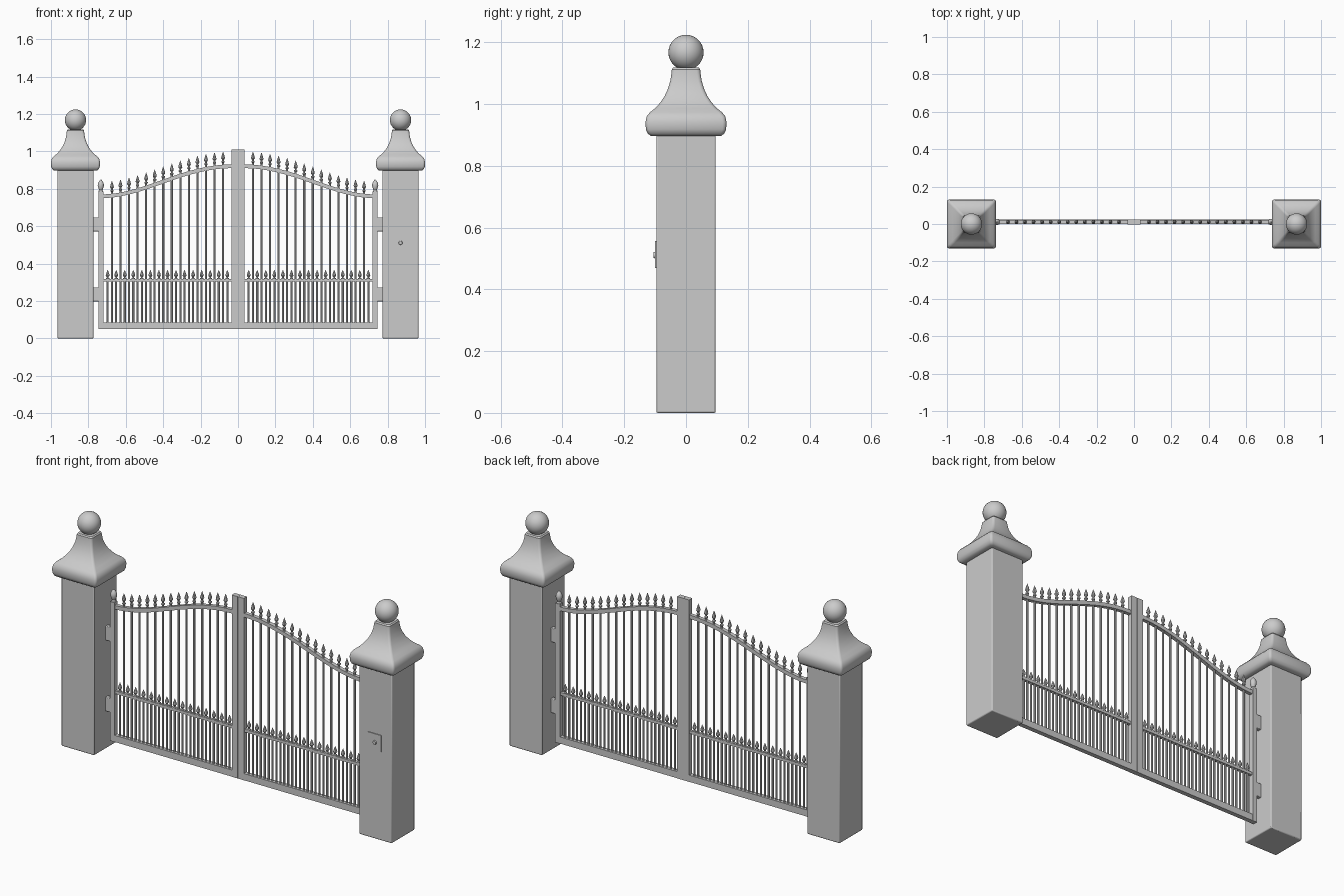
import bpy, bmesh, math
from mathutils import Matrix, Vector

if "Cube" in bpy.data.objects:
    bpy.data.objects.remove(bpy.data.objects["Cube"])

GY = 0.011            # depth position of the gate leaves
PX = -0.869           # left pillar centre


def finish(name, bm, mirror=True, bevel=0.0):
    bmesh.ops.recalc_face_normals(bm, faces=bm.faces)
    me = bpy.data.meshes.new(name)
    bm.to_mesh(me)
    bm.free()
    ob = bpy.data.objects.new(name, me)
    bpy.context.collection.objects.link(ob)
    bpy.ops.object.select_all(action='DESELECT')
    ob.select_set(True)
    bpy.context.view_layer.objects.active = ob
    bpy.ops.object.shade_smooth_by_angle(angle=math.radians(35))
    if bevel:
        m = ob.modifiers.new("Bevel", 'BEVEL')
        m.width, m.segments = bevel, 2
    if mirror:
        ob.modifiers.new("Mirror", 'MIRROR')
    return ob


def box(bm, x0, x1, y0, y1, z0, z1):
    m = Matrix.Translation(((x0 + x1) / 2, (y0 + y1) / 2, (z0 + z1) / 2))
    bmesh.ops.create_cube(bm, size=1, matrix=m @ Matrix.Diagonal((x1 - x0, y1 - y0, z1 - z0, 1)))


def loft(bm, rings):
    loops = [[bm.verts.new(p) for p in r] for r in rings]
    n = len(loops[0])
    for a, b in zip(loops, loops[1:]):
        for i in range(n):
            bm.faces.new((a[i], a[(i + 1) % n], b[(i + 1) % n], b[i]))
    bm.faces.new(loops[0])
    bm.faces.new(loops[-1])


def lathe(bm, x, y, profile, n=8):
    loft(bm, [[(x + r * math.cos(2 * math.pi * i / n), y + r * math.sin(2 * math.pi * i / n), z)
               for i in range(n)] for r, z in profile])


def spear(bm, x, tip, length, r):
    shape = [(0.45, 0), (0.85, 0.06), (0.85, 0.14), (0.4, 0.2), (0.5, 0.28),
             (1.0, 0.42), (0.8, 0.6), (0.4, 0.82), (0.05, 1)]
    lathe(bm, x, GY, [(r * a, tip - length + length * b) for a, b in shape])


def rounded_square(h, z, c=0.012):
    pts = []
    for k in range(4):
        for j in range(4):
            a = k * math.pi / 2 + j * math.pi / 6
            sx, sy = ((1, 1), (-1, 1), (-1, -1), (1, -1))[k]
            pts.append((PX + sx * (h - c) + c * math.cos(a), sy * (h - c) + c * math.sin(a), z))
    return pts


# stone pillars
bm = bmesh.new()
box(bm, PX - 0.096, PX + 0.096, -0.096, 0.096, 0, 0.91)
finish("pillar", bm, bevel=0.005)

# swept pillar caps
bm = bmesh.new()
cap = [(0.09, 0.897), (0.114, 0.897), (0.124, 0.904), (0.130, 0.918), (0.131, 0.942),
       (0.127, 0.960), (0.117, 0.973), (0.100, 0.986), (0.083, 1.005), (0.069, 1.026),
       (0.059, 1.048), (0.051, 1.074), (0.047, 1.1), (0.046, 1.112), (0.041, 1.118)]
loft(bm, [rounded_square(h, z) for h, z in cap])
finish("pillar_cap", bm)

# ball finials
bm = bmesh.new()
bmesh.ops.create_uvsphere(bm, u_segments=32, v_segments=16, radius=0.057,
                          matrix=Matrix.Translation((PX, 0, 1.167)))
finish("pillar_ball", bm)

# gate frame: outer stile, meeting stile, bottom and middle rails
bm = bmesh.new()
box(bm, -0.747, -0.72, GY - 0.013, GY + 0.013, 0.05, 0.785)
box(bm, -0.035, -0.0005, GY - 0.013, GY + 0.013, 0.05, 1.01)
box(bm, -0.73, -0.03, GY - 0.012, GY + 0.012, 0.05, 0.085)
box(bm, -0.73, -0.03, GY - 0.008, GY + 0.008, 0.303, 0.318)
finish("gate_frame", bm)


# curved top rail
def rail_z(x):
    t = min(max((x + 0.725) / 0.695, 0), 1) ** 0.93
    return 0.76 + 0.08 * (1 - math.cos(math.pi * t)) 


bm = bmesh.new()
rings = []
for i in range(33):
    x = -0.725 + 0.695 * i / 32
    z = rail_z(x)
    d = Vector((0.002, rail_z(x + 0.001) - rail_z(x - 0.001))).normalized()
    rings.append([(x - d.y * s * 0.01, GY + w * 0.01, z + d.x * s * 0.01)
                  for w, s in ((-1, -1), (1, -1), (1, 1), (-1, 1))])
loft(bm, rings)
finish("top_rail", bm)

# tall bars with spear heads
bars, spears = bmesh.new(), bmesh.new()
for i in range(14):
    x = -0.674 + 0.0457 * i
    z = rail_z(x)
    lathe(bars, x, GY, [(0.0055, 0.08), (0.0055, z + 0.028)])
    spear(spears, x, z + 0.08, 0.06, 0.0105)
# short bars between them, with smaller spear heads
for i in range(15):
    x = -0.697 + 0.0457 * i
    lathe(bars, x, GY, [(0.0055, 0.08), (0.0055, 0.323)])
    spear(spears, x, 0.366, 0.052, 0.0105)
finish("gate_bars", bars)
finish("bar_spears", spears)

# bud finial on the outer stile
bm = bmesh.new()
lathe(bm, -0.7335, GY, [(0.011, 0.78), (0.012, 0.788), (0.009, 0.794), (0.013, 0.803), (0.0165, 0.816),
                        (0.0155, 0.829), (0.009, 0.841), (0.001, 0.85)], 12)
finish("stile_finial", bm)

# hinges
bm = bmesh.new()
for z in (0.198, 0.572):
    box(bm, -0.78, -0.74, GY - 0.011, GY + 0.011, z, z + 0.075)
finish("hinge", bm, bevel=0.003)

# lock plate and button on the right pillar
bm = bmesh.new()
box(bm, 0.828, 0.906, -0.1, -0.09, 0.469, 0.556)
finish("lock_plate", bm, mirror=False)
bm = bmesh.new()
bmesh.ops.create_cone(bm, cap_ends=True, segments=16, radius1=0.012, radius2=0.009, depth=0.01,
                      matrix=Matrix.Translation((0.869, -0.101, 0.511)) @ Matrix.Rotation(math.pi / 2, 4, 'X'))
finish("lock_button", bm, mirror=False)
